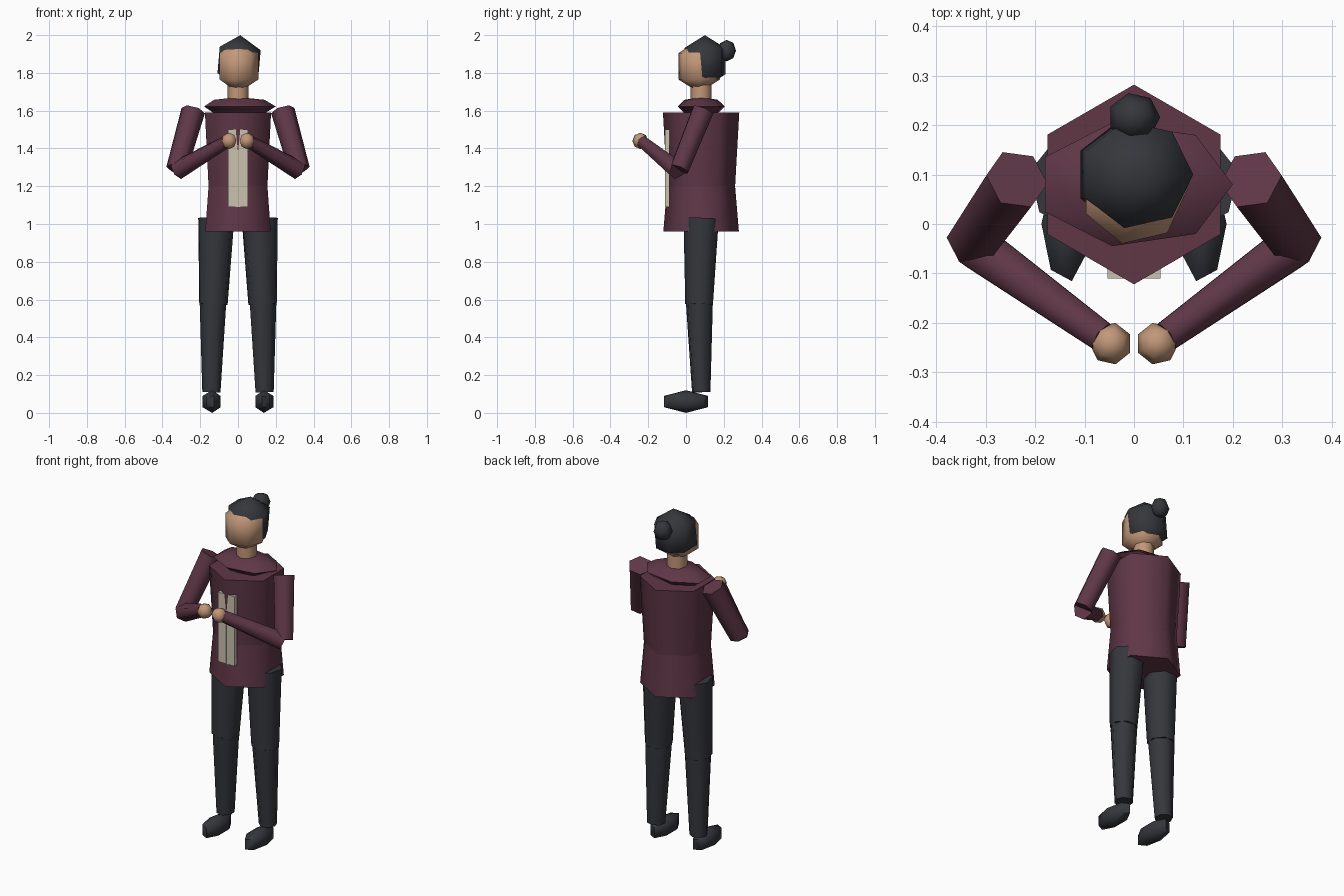
import bpy, bmesh, math
from mathutils import Vector, Matrix

if "Cube" in bpy.data.objects:
    bpy.data.objects.remove(bpy.data.objects["Cube"])


def material(name, rgb):
    m = bpy.data.materials.new(name)
    m.diffuse_color = (*rgb, 1)
    m.use_nodes = True
    m.node_tree.nodes["Principled BSDF"].inputs["Base Color"].default_value = m.diffuse_color
    return m


BURGUNDY = material("burgundy cloth", (0.115, 0.038, 0.062))
CHARCOAL = material("charcoal", (0.036, 0.038, 0.045))
SKIN = material("skin", (0.54, 0.31, 0.19))
CREAM = material("cream", (0.60, 0.54, 0.43))


def finish(name, bm, mat, smooth=True):
    bmesh.ops.recalc_face_normals(bm, faces=bm.faces[:])
    me = bpy.data.meshes.new(name)
    bm.to_mesh(me)
    bm.free()
    me.materials.append(mat)
    ob = bpy.data.objects.new(name, me)
    bpy.context.collection.objects.link(ob)
    if smooth:
        bpy.ops.object.select_all(action='DESELECT')
        ob.select_set(True)
        bpy.context.view_layer.objects.active = ob
        bpy.ops.object.shade_smooth_by_angle(angle=math.radians(65))
    return ob


def ball(name, mat, centre, radii, sides=7, bands=3, tilt=0.0, flip=1):
    """Low-poly ellipsoid with a corner on the +x side."""
    bm = bmesh.new()
    rings = []
    for j in range(1, bands + 1):
        lat = math.pi * (j / (bands + 1) - 0.5)
        # three-band balls have steep sides: rings at +-30 degrees
        rings.append(lat)
    if bands == 2:
        rings = [-math.pi / 6, math.pi / 6]
    loops = [[bm.verts.new((math.cos(a) * math.cos(t) * flip, math.cos(a) * math.sin(t), math.sin(a)))
              for t in (2 * math.pi * i / sides for i in range(sides))] for a in rings]
    low, high = bm.verts.new((0, 0, -1)), bm.verts.new((0, 0, 1))
    for i in range(sides):
        k = (i + 1) % sides
        bm.faces.new((low, loops[0][k], loops[0][i]))
        bm.faces.new((high, loops[-1][i], loops[-1][k]))
        for a, b in zip(loops, loops[1:]):
            bm.faces.new((a[i], a[k], b[k], b[i]))
    bm.transform(Matrix.Translation(centre) @ Matrix.Rotation(tilt, 4, 'Y') @ Matrix.Diagonal((*radii, 1)))
    return finish(name, bm, mat)


def limb(name, mat, start, end, r1, r2, sides=6):
    """Tapered prism between two points."""
    a, b = Vector(start), Vector(end)
    d = b - a
    bm = bmesh.new()
    bmesh.ops.create_cone(bm, cap_ends=True, segments=sides, radius1=r1, radius2=r2, depth=d.length)
    rot = d.to_track_quat('Z', 'Y').to_matrix().to_4x4() if abs(d.x) + abs(d.y) > 1e-6 else Matrix()
    bm.transform(Matrix.Translation((a + b) / 2) @ rot)
    return finish(name, bm, mat)


# Tunic, shoulders and neck
limb("tunic_skirt", BURGUNDY, (0, 0.08, 0.96), (0, 0.08, 1.2), 0.20, 0.18)
limb("tunic_body", BURGUNDY, (0, 0.08, 1.2), (0, 0.08, 1.59), 0.18, 0.202)
ball("shoulders", BURGUNDY, (0, 0.08, 1.622), (0.2, 0.128, 0.05))
limb("neck", SKIN, (0, 0.08, 1.6), (0, 0.08, 1.75), 0.056, 0.056, 8)

# Head, hair and bun
ball("head", SKIN, (0, 0.07, 1.835), (0.125, 0.13, 0.14), bands=2)
ball("hair", CHARCOAL, (0, 0.1, 1.86), (0.132, 0.128, 0.14), bands=2, tilt=math.radians(5))
ball("hair_bun", CHARCOAL, (0, 0.216, 1.918), (0.053, 0.05, 0.057))

for side, s in (("right", -1), ("left", 1)):
    # Arms folded towards the chest
    elbow = (s * 0.325, -0.035, 1.29)
    limb(side + "_upper_arm", BURGUNDY, (s * 0.237, 0.09, 1.6), elbow, 0.064, 0.056)
    limb(side + "_forearm", BURGUNDY, (s * 0.32, -0.045, 1.285), (s * 0.062, -0.23, 1.435), 0.052, 0.035)
    ball(side + "_hand", SKIN, (s * 0.047, -0.242, 1.44), (0.043, 0.043, 0.043), flip=s)
    # Trousers and shoes
    limb(side + "_thigh", CHARCOAL, (s * 0.13, 0.073, 0.575), (s * 0.115, 0.085, 1.03), 0.077, 0.098, 7)
    limb(side + "_shin", CHARCOAL, (s * 0.139, 0.08, 0.11), (s * 0.13, 0.07, 0.58), 0.05, 0.073, 7)
    ball(side + "_shoe", CHARCOAL, (s * 0.137, 0, 0.06), (0.058, 0.137, 0.06), bands=2, flip=s)
    # Front panel strip
    bm = bmesh.new()
    bmesh.ops.create_cube(bm, size=1)
    bm.transform(Matrix.Translation((s * 0.027, -0.099, 1.295)) @ Matrix.Diagonal((0.053, 0.022, 0.41, 1)))
    finish(side + "_panel", bm, CREAM, smooth=False)
